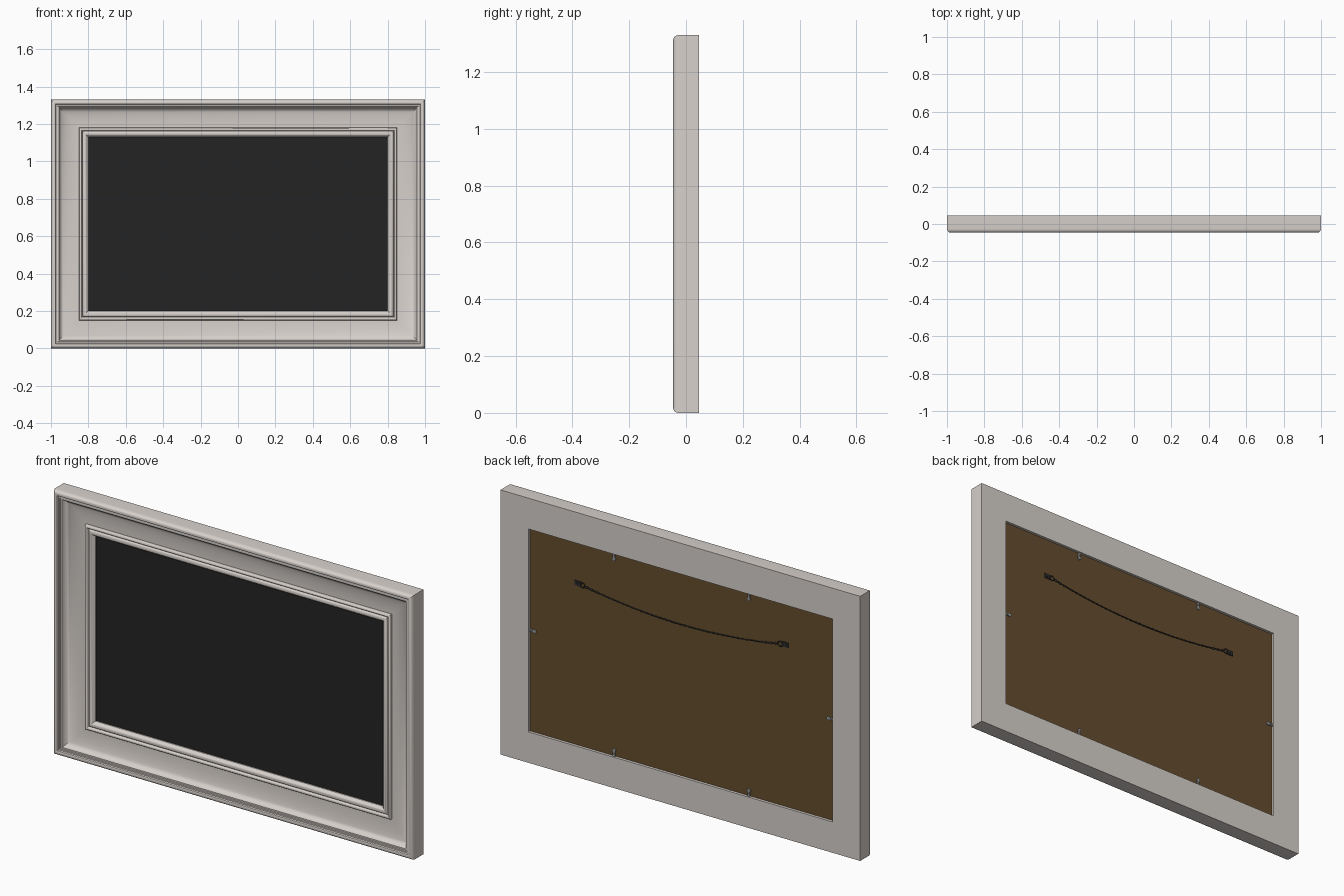
import bpy, bmesh, math
from mathutils import Matrix, Vector

if "Cube" in bpy.data.objects:
    bpy.data.objects.remove(bpy.data.objects["Cube"])

W, H = 1.0, 1.33          # half width, full height
ZC = H / 2


def material(name, rgb):
    m = bpy.data.materials.new(name)
    m.diffuse_color = (*rgb, 1)
    m.use_nodes = True
    m.node_tree.nodes["Principled BSDF"].inputs["Base Color"].default_value = m.diffuse_color
    return m


PAINT = material("warm_white_paint", (0.68, 0.635, 0.60))
BLACK = material("black_canvas", (0.017, 0.017, 0.017))
BROWN = material("brown_board", (0.13, 0.074, 0.027))
STEEL = material("grey_steel", (0.35, 0.35, 0.35))
DARK = material("dark_metal", (0.03, 0.03, 0.03))


def finish(name, bm, mat, smooth=True):
    bmesh.ops.recalc_face_normals(bm, faces=bm.faces)
    me = bpy.data.meshes.new(name)
    bm.to_mesh(me)
    bm.free()
    me.materials.append(mat)
    ob = bpy.data.objects.new(name, me)
    bpy.context.collection.objects.link(ob)
    if smooth:
        bpy.ops.object.select_all(action='DESELECT')
        ob.select_set(True)
        bpy.context.view_layer.objects.active = ob
        bpy.ops.object.shade_smooth_by_angle(angle=math.radians(35))
    return ob


def box(bm, centre, size, turn=0.0):
    mat = (Matrix.Translation(centre) @ Matrix.Rotation(turn, 4, 'Y')
           @ Matrix.Diagonal((*size, 1)))
    bmesh.ops.create_cube(bm, size=1, matrix=mat)


def disc(bm, centre, radius, depth):
    mat = Matrix.Translation(centre) @ Matrix.Rotation(math.pi / 2, 4, 'X')
    bmesh.ops.create_cone(bm, cap_ends=True, segments=12, radius1=radius,
                          radius2=radius, depth=depth, matrix=mat)


def tube(name, points, radius, mat, cyclic=False):
    cu = bpy.data.curves.new(name, 'CURVE')
    cu.dimensions = '3D'
    cu.bevel_depth = radius
    cu.bevel_resolution = 1
    sp = cu.splines.new('POLY')
    sp.points.add(len(points) - 1)
    for p, co in zip(sp.points, points):
        p.co = (*co, 1)
    sp.use_cyclic_u = cyclic
    cu.materials.append(mat)
    ob = bpy.data.objects.new(name, cu)
    bpy.context.collection.objects.link(ob)
    return ob


def arc(cx, cy, rx, ry, a0, a1, n):
    return [(cx + rx * math.cos(math.radians(a0 + (a1 - a0) * i / n)),
             cy + ry * math.sin(math.radians(a0 + (a1 - a0) * i / n)))
            for i in range(n + 1)]


# Moulding section: (distance in from the outer edge, y)
section = [(0, 0.045)]
section += arc(0.016, -0.025, 0.016, 0.02, 180, 300, 8)      # outer lip
section += [(0.027, -0.036), (0.034, -0.036), (0.036, -0.031), (0.043, -0.031)]
section += arc(0.15, -0.028, 0.105, 0.036, 180, 90, 10)      # cove
section += [(0.151, 0.001)]
section += arc(0.1585, 0.001, 0.0075, 0.008, 180, 360, 6)    # small bead
section += [(0.168, 0.005)]
section += arc(0.181, 0.005, 0.012, 0.011, 180, 320, 7)      # sight-edge bead
section += [(0.2, 0.010), (0.2, 0.016), (0.155, 0.016), (0.155, 0.045)]

# Mitred frame: sweep the section around the four corners
bm = bmesh.new()
rings = [[bm.verts.new((sx * (W - d), y, ZC + sz * (ZC - d))) for d, y in section]
         for sx, sz in ((-1, -1), (1, -1), (1, 1), (-1, 1))]
n = len(section)
for c in range(4):
    a, b = rings[c], rings[(c + 1) % 4]
    for i in range(n):
        j = (i + 1) % n
        bm.faces.new((a[i], a[j], b[j], b[i]))
finish("frame_moulding", bm, PAINT)

# Picture panel and backing board in the rabbet
bm = bmesh.new()
box(bm, (0, 0.019, ZC), (1.688, 0.006, H - 0.312))
finish("picture_panel", bm, BLACK, False)
bm = bmesh.new()
box(bm, (0, 0.0275, ZC), (1.688, 0.011, H - 0.312))
finish("backing_board", bm, BROWN, False)

# Turn clips around the back opening: (x, z, angle)
clips = [(sx * 0.375, ZC + sz * (ZC - 0.168), 0.0) for sx in (-1, 1) for sz in (-1, 1)]
clips += [(sx * (W - 0.168), ZC, math.pi / 2) for sx in (-1, 1)]
for x, z, turn in clips:
    bm = bmesh.new()
    box(bm, (x, 0.036, z), (0.012, 0.005, 0.034), turn)
    for s in (-1, 1):
        off = Matrix.Rotation(turn, 3, 'Y') @ Vector((0, 0, s * 0.016))
        disc(bm, (x + off.x, 0.036, z + off.z), 0.009, 0.006)
    disc(bm, (x, 0.040, z), 0.004, 0.004)
    finish("turn_clip", bm, STEEL)

# Hanger plates with rings
for s in (-1, 1):
    bm = bmesh.new()
    box(bm, (s * 0.575, 0.0355, 0.97), (0.036, 0.005, 0.024))
    disc(bm, (s * 0.58, 0.039, 0.97), 0.006, 0.004)
    finish("hanger_plate", bm, DARK)
    ring = [(s * 0.55 + 0.014 * math.cos(t * math.tau / 12), 0.038,
             0.968 + 0.012 * math.sin(t * math.tau / 12)) for t in range(12)]
    tube("hanger_ring", ring, 0.0025, DARK, True)


# Sagging hanging wire of two twisted strands, with knots at both ends
def sag(x):
    return 0.918 + 0.048 * (x / 0.54) ** 2


for k in range(2):
    pts = []
    for i in range(161):
        x = -0.54 + 1.08 * i / 160
        t = i * 0.8 + k * math.pi
        pts.append((x, 0.038 + 0.0018 * math.cos(t), sag(x) + 0.0018 * math.sin(t)))
    tube("hanging_wire", pts, 0.002, DARK)
for s in (-1, 1):
    for x in (0.47, 0.50, 0.525):
        bm = bmesh.new()
        bmesh.ops.create_icosphere(bm, subdivisions=2, radius=0.006,
                                   matrix=Matrix.Translation((s * x, 0.038, sag(x))))
        finish("wire_knot", bm, DARK)
